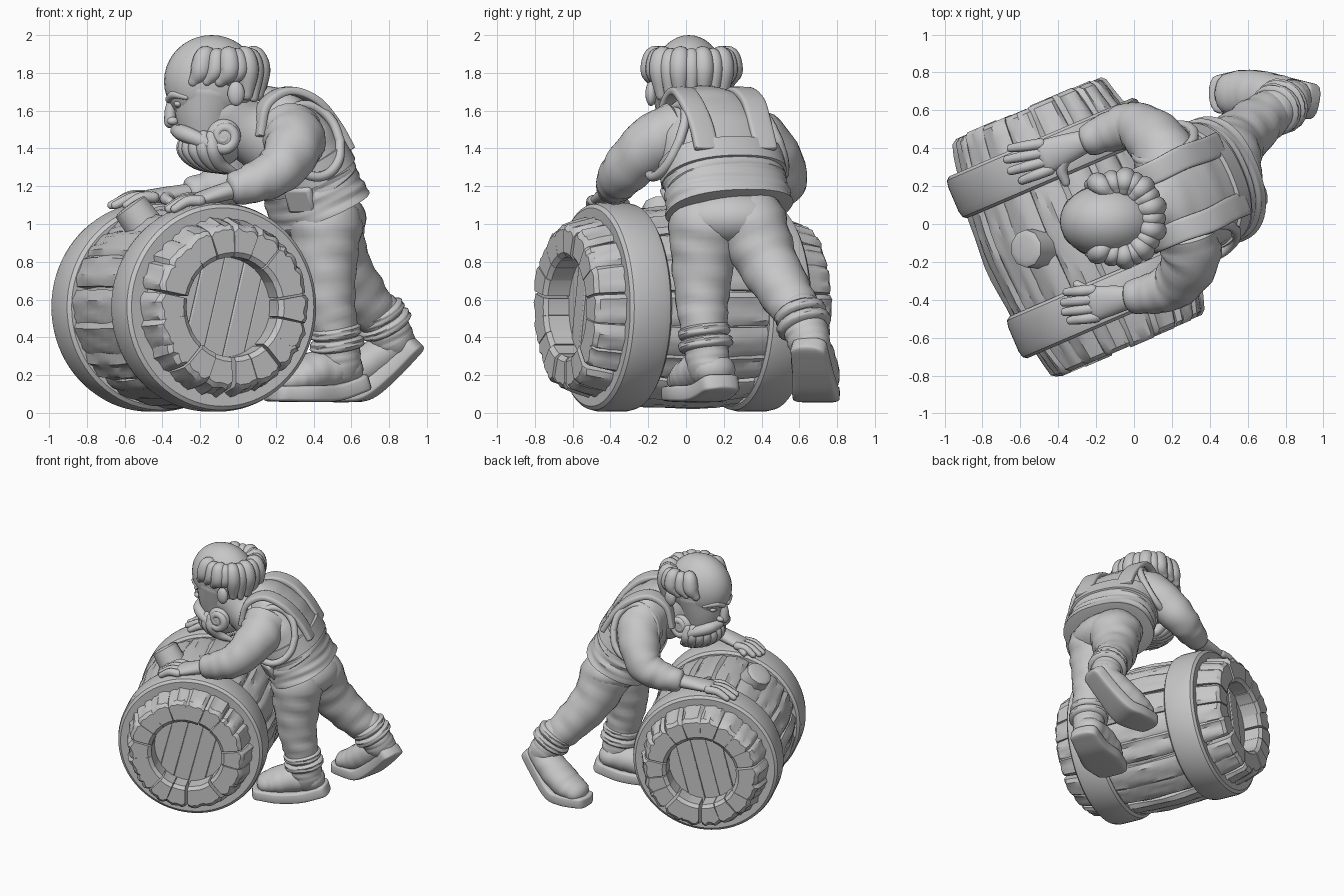
import bpy, bmesh, math, random
from math import sin, cos, pi, radians
from mathutils import Vector, Matrix

random.seed(4)
if "Cube" in bpy.data.objects:
    bpy.data.objects.remove(bpy.data.objects["Cube"])

grey = bpy.data.materials.new("stone_grey")
grey.use_nodes = True
grey.diffuse_color = (0.57, 0.57, 0.57, 1)
grey.node_tree.nodes["Principled BSDF"].inputs["Base Color"].default_value = (0.57, 0.57, 0.57, 1)

# Shared frame of barrel and torso: local y runs along the barrel, local x points to the man's back
FRAME = Matrix.Translation((-0.29, -0.015, 0)) @ Matrix.Rotation(radians(23.2), 4, "Z")
FLAT = Matrix.Identity(4)


def finish(name, bm, mat=FLAT, angle=40):
    bmesh.ops.recalc_face_normals(bm, faces=bm.faces)
    me = bpy.data.meshes.new(name)
    bm.to_mesh(me)
    bm.free()
    me.shade_smooth()
    me.set_sharp_from_angle(angle=radians(angle))
    me.materials.append(grey)
    ob = bpy.data.objects.new(name, me)
    ob.matrix_world = mat
    bpy.context.collection.objects.link(ob)
    return ob


def bevel(ob, width):
    m = ob.modifiers.new("soft_edges", "BEVEL")
    m.width, m.segments, m.limit_method = width, 2, "ANGLE"


def skin(bm, rings, caps=True):
    n = len(rings[0])
    for r0, r1 in zip(rings, rings[1:]):
        for i in range(n):
            bm.faces.new((r0[i], r0[(i + 1) % n], r1[(i + 1) % n], r1[i]))
    if caps:
        bm.faces.new(rings[0])
        bm.faces.new(rings[-1])


def spline(pts, sub):
    vs = [Vector(p) for p in pts]
    vs = [2 * vs[0] - vs[1]] + vs + [2 * vs[-1] - vs[-2]]
    out = []
    for a, b, c, d in zip(vs, vs[1:], vs[2:], vs[3:]):
        for k in range(sub):
            t = k / sub
            out.append(0.5 * (2 * b + (c - a) * t + (2 * a - 5 * b + 4 * c - d) * t * t + (3 * b - a - 3 * c + d) * t ** 3))
    return out + [vs[-2]]


def loft(name, pts, side=(0, 1, 0), n=20, power=2, cap=None, wrinkle=0, mat=FLAT, sub=6):
    """Sweep a rounded section along points (x, y, z, half height, half width)."""
    st = spline(pts, sub)
    pos = [Vector(s[:3]) for s in st]
    tan = [(pos[min(i + 1, len(pos) - 1)] - pos[max(i - 1, 0)]).normalized() for i in range(len(pos))]
    rows = [(p, t, abs(s[3]) * (1 + wrinkle * sin(i * 1.7)), abs(s[4]) * (1 + wrinkle * sin(i * 1.7 + 1)))
            for i, (p, t, s) in enumerate(zip(pos, tan, st))]

    def dome(row, sign):
        p, t, a, b = row
        reach = a if cap is None else cap
        flat = 0.25 if power > 3 else 1
        return [(p + t * sign * reach * sin(g), t, a * cos(g) ** flat, b * cos(g)) for g in (0.45, 0.85, 1.2, 1.45)]

    rows = dome(rows[0], -1)[::-1] + rows + dome(rows[-1], 1)
    bm, rings = bmesh.new(), []
    for k, (p, t, a, b) in enumerate(rows):
        s = Vector(side)
        s = (s - t * s.dot(t)).normalized()
        up = t.cross(s)
        ring = []
        for i in range(n):
            g = 2 * pi * i / n
            c, d = cos(g), sin(g)
            w = 1 + wrinkle * sin(k * 1.1 + 3 * g)
            ring.append(bm.verts.new(p + s * b * w * math.copysign(abs(c) ** (2 / power), c)
                                     + up * a * w * math.copysign(abs(d) ** (2 / power), d)))
        rings.append(ring)
    skin(bm, rings)
    return finish(name, bm, mat)


def tube(name, pts, radii, **kw):
    return loft(name, [(*p, r, r) for p, r in zip(pts, radii)], **kw)


def ball(name, at, size):
    bm = bmesh.new()
    bmesh.ops.create_uvsphere(bm, u_segments=32, v_segments=20, radius=1)
    return finish(name, bm, Matrix.Translation(at) @ Matrix.Diagonal((*size, 1)))


def lathe(name, profile, mat, n=64):
    """Turn a closed (radius, along) profile round the local y axis."""
    bm = bmesh.new()
    cols = [[bm.verts.new((r * cos(g), y, r * sin(g))) for r, y in profile] for g in (2 * pi * i / n for i in range(n))]
    skin(bm, cols + [cols[0]], caps=False)
    return finish(name, bm, mat)


def box(name, size, mat, soft):
    bm = bmesh.new()
    bmesh.ops.create_cube(bm, size=1, matrix=Matrix.Diagonal((*size, 1)))
    bevel(finish(name, bm, mat, 30), soft)


# Barrel
BARREL = FRAME @ Matrix.Translation((0, 0, 0.56))
STAVES, HALF, HOLE = 18, 0.685, 0.265


def bulge(y):
    return 0.535 - 0.22 * y * y


for i in range(STAVES):
    bm, rings = bmesh.new(), []
    mid, wide = 2 * pi * (i + random.uniform(-0.12, 0.12)) / STAVES, pi / STAVES * 1.0
    grain = [random.uniform(-0.009, 0.006) for _ in range(7)]
    grain[0] = grain[-1] = -0.016
    ends = [random.uniform(-0.008, 0.006) for _ in range(2)]
    rows = [-HALF, -0.665, -0.6, -0.53, -0.51] + [-0.48 + k * 0.08 for k in range(13)] + [0.51, 0.53, 0.6, 0.665, HALF]
    for k, y in enumerate(rows):
        yy = y + (ends[0] if k < 4 else ends[1] if k > len(rows) - 5 else 0)
        inner = HOLE + (0.025 if abs(y) == HALF else 0) if abs(y) > 0.52 else 0.42
        cut = 0.02 if abs(y) == HALF else 0
        ring = []
        for j, h in enumerate(grain):
            g = mid + wide * (j / 3 - 1)
            r = bulge(y) + h + 0.004 * sin(k * 1.3 + j * 2 + i) - cut
            ring.append(bm.verts.new((r * cos(g), yy, r * sin(g))))
        for s in (0.95, 0, -0.95):
            g = mid + wide * s
            ring.append(bm.verts.new((inner * cos(g), yy, inner * sin(g))))
        rings.append(ring)
    skin(bm, rings)
    finish("stave", bm, BARREL, 35)

lathe("barrel_core", [(0.01, -0.53), (0.39, -0.53), (0.5, 0), (0.39, 0.53), (0.01, 0.53)], BARREL)
for y in (0.395, -0.41):
    lathe("hoop", [(0.44, y - 0.115), (0.525, y - 0.12), (0.545, y - 0.105), (0.553, y - 0.07), (0.553, y + 0.07),
                   (0.545, y + 0.105), (0.525, y + 0.12), (0.44, y + 0.115)], BARREL, 80)
for end in (-1, 1):
    tilt = Matrix.Rotation(radians(14), 4, "Y")
    for k in range(-2, 3):
        length = 2 * math.sqrt(0.33 ** 2 - (0.115 * k) ** 2)
        box("lid_plank", (0.115, 0.03, length), BARREL @ tilt @ Matrix.Translation((0.115 * k, end * (0.53 + 0.006 * (k % 2)), 0)), 0.006)
tube("bung", [(-0.49, -0.13, 0.98), (-0.57, -0.13, 1.09)], (0.107, 0.1), n=10, cap=0.015)

# Torso: vest, belt, skirt of the tunic
MID = -0.06
loft("vest", [(0.72, MID, 1.2, 0.235, 0.33), (0.66, MID, 1.29, 0.235, 0.33), (0.57, MID, 1.45, 0.215, 0.32),
              (0.48, MID, 1.57, 0.165, 0.25), (0.4, MID, 1.63, 0.12, 0.14)], n=36, power=2.3, wrinkle=0.008, mat=FRAME, cap=0.06)
loft("belt", [(0.69, MID, 1.245, 0.25, 0.342), (0.635, MID, 1.345, 0.248, 0.338)], n=48, power=2.3, cap=0.015, mat=FRAME)
loft("tunic_skirt", [(0.69, MID, 1.24, 0.235, 0.33), (0.725, MID, 1.16, 0.24, 0.335), (0.765, MID, 1.075, 0.253, 0.345)],
     n=48, power=2.3, cap=0.01, wrinkle=0.012, mat=FRAME)
box("buckle_plate", (0.05, 0.16, 0.15), FRAME @ Matrix.Translation((0.55, -0.29, 1.13)) @ Matrix.Rotation(0.7, 4, "Z")
    @ Matrix.Rotation(-0.5, 4, "Y"), 0.02)
for s in (-1, 1):
    y = MID + s * 0.17
    loft("shoulder_strap", [(0.85, y, 1.4, 0.022, 0.065), (0.77, y, 1.53, 0.022, 0.065), (0.65, y + s * 0.01, 1.655, 0.022, 0.065),
                            (0.5, y, 1.705, 0.022, 0.062), (0.37, y, 1.63, 0.022, 0.06), (0.33, y, 1.47, 0.022, 0.06)],
         power=5, cap=0.01, mat=FRAME)
    # Padded armhole edge of the vest
    ring = [(0.59 + 0.165 * cos(g), MID + s * (0.285 - 0.08 * sin(g)), 1.44 + 0.19 * sin(g), 0.026, 0.026)
            for g in (2 * pi * k / 12 for k in range(13))]
    loft("armhole_edge", ring, side=(0.3, 1, 0.2), n=10, sub=4, mat=FRAME)


# Arms and hands
def arm(name, pts, radii, fingers, thumb, palm):
    tube(name + "_sleeve", pts, radii, n=24, wrinkle=0.02, cap=0.03)
    w = Vector(pts[-1])
    across = (Vector(fingers[-1]) - Vector(fingers[0])).normalized()
    p = Vector(palm)
    loft(name + "_palm", [(*w, 0.05, 0.06), (*(w.lerp(p, 0.55)), 0.044, 0.08), (*p, 0.036, 0.092)], side=across)
    for k, tip in enumerate(fingers):
        root = p + across * 0.048 * (k - 1.5)
        knuckle = root.lerp(Vector(tip), 0.5) + Vector((0, 0, 0.018))
        tube(name + "_finger", [root, knuckle, tip], (0.03, 0.028, 0.022), side=across, n=12)
    t = Vector(thumb)
    tube(name + "_thumb", [w.lerp(p, 0.35), w.lerp(p, 0.7).lerp(t, 0.5), t], (0.035, 0.032, 0.023), side=(0, 0, 1), n=12)


arm("left", [(0.28, -0.04, 1.48), (0.3, -0.18, 1.42), (0.22, -0.315, 1.29), (0.1, -0.365, 1.225), (-0.02, -0.385, 1.185)],
    (0.17, 0.155, 0.13, 0.11, 0.088),
    [(-0.355, -0.36, 1.095), (-0.37, -0.415, 1.085), (-0.365, -0.465, 1.08), (-0.335, -0.51, 1.08)], (-0.3, -0.32, 1.11), (-0.21, -0.42, 1.13))
arm("right", [(0.2, 0.28, 1.48), (0.13, 0.42, 1.4), (0.01, 0.515, 1.25), (-0.12, 0.49, 1.19), (-0.25, 0.44, 1.165)],
    (0.18, 0.16, 0.13, 0.108, 0.083),
    [(-0.65, 0.4, 1.11), (-0.67, 0.34, 1.1), (-0.65, 0.28, 1.1), (-0.59, 0.23, 1.1)], (-0.36, 0.22, 1.12), (-0.47, 0.355, 1.145))

# Trousers
ball("trouser_seat", (0.45, 0.225, 1.03), (0.23, 0.31, 0.16))
LAT = (0.4, -0.9, 0)
tube("left_trouser_leg", [(0.465, 0.1, 0.99), (0.465, 0.09, 0.8), (0.48, 0.085, 0.6), (0.51, 0.095, 0.45)],
     (0.195, 0.168, 0.142, 0.125), wrinkle=0.02, side=LAT, n=24)
tube("right_trouser_leg", [(0.475, 0.345, 0.99), (0.535, 0.43, 0.8), (0.645, 0.53, 0.63), (0.74, 0.605, 0.51)],
     (0.195, 0.162, 0.14, 0.12), wrinkle=0.02, side=LAT, n=24)


# Boots: two rolls at the top, shaft, foot and a flat sole
def boot(name, top, ankle, lat, foot, sole):
    a, b = Vector(top), Vector(ankle)
    d = (b - a).normalized()
    for k, r in enumerate((0.138, 0.145)):
        c = a + d * 0.065 * k
        tube(name + "_boot_roll", [c - d * 0.015, c + d * 0.02], (r, r), side=lat, cap=0.025, wrinkle=0.015)
    tube(name + "_boot_shaft", [a, a.lerp(b, 0.6), b], (0.12, 0.118, 0.115), side=lat, wrinkle=0.015)
    loft(name + "_boot_foot", foot, side=lat, wrinkle=0.012, n=24)
    loft(name + "_boot_sole", sole, side=lat, power=6, cap=0.045, n=32)


boot("left", (0.515, 0.095, 0.43), (0.54, 0.12, 0.25), LAT,
     [(0.57, 0.15, 0.23, 0.09, 0.115), (0.45, 0.1, 0.225, 0.11, 0.13), (0.34, 0.05, 0.195, 0.1, 0.14), (0.26, 0.01, 0.17, 0.08, 0.12)],
     [(0.64, 0.185, 0.155, 0.045, 0.105), (0.5, 0.12, 0.108, 0.045, 0.122), (0.35, 0.05, 0.102, 0.045, 0.15), (0.2, -0.015, 0.102, 0.042, 0.125)])
boot("right", (0.75, 0.605, 0.525), (0.82, 0.65, 0.39), (0.2, 0.95, 0),
     [(0.85, 0.655, 0.375, 0.09, 0.105), (0.73, 0.675, 0.285, 0.105, 0.12), (0.6, 0.69, 0.2, 0.1, 0.125), (0.5, 0.69, 0.16, 0.075, 0.11)],
     [(0.925, 0.65, 0.345, 0.045, 0.095), (0.805, 0.67, 0.22, 0.045, 0.105), (0.68, 0.685, 0.117, 0.045, 0.122),
      (0.57, 0.69, 0.101, 0.045, 0.123), (0.44, 0.685, 0.101, 0.042, 0.1)])

# Head
CY = 0.015
ball("skull", (-0.14, CY, 1.755), (0.252, 0.195, 0.245))
tube("face", [(-0.15, CY, 1.7), (-0.165, CY, 1.58), (-0.16, CY, 1.47)], (0.195, 0.17, 0.145))
tube("neck", [(-0.08, CY, 1.6), (0.02, CY + 0.02, 1.52), (0.14, 0.06, 1.46)], (0.16, 0.16, 0.19))
loft("nose", [(-0.345, CY, 1.66, 0.025, 0.025), (-0.358, CY, 1.6, 0.03, 0.034), (-0.358, CY, 1.54, 0.033, 0.042)])
ball("beard_mass", (-0.13, CY, 1.42), (0.155, 0.165, 0.125))
for k in range(-5, 6):
    g = k * 0.3
    c, s = cos(g), sin(g)
    tube("beard_lock", [(-0.13 - 0.14 * c, CY + 0.16 * s, 1.46), (-0.12 - 0.165 * c, CY + 0.165 * s, 1.39),
                        (-0.09 - 0.12 * c, CY + 0.12 * s, 1.32), (-0.02 - 0.06 * c, CY + 0.07 * s, 1.28)],
         (0.035, 0.042, 0.036, 0.018), n=10)
for s in (-1, 1):
    ball("nostril", (-0.345, CY + s * 0.035, 1.545), (0.03, 0.025, 0.022))
    ball("eye", (-0.318, CY + s * 0.085, 1.635), (0.022, 0.032, 0.018))
    tube("eyebrow", [(-0.365, CY + s * 0.03, 1.66), (-0.34, CY + s * 0.09, 1.685), (-0.275, CY + s * 0.145, 1.67)], (0.02, 0.022, 0.013), n=10)
    ball("ear", (-0.01, CY + s * 0.2, 1.69), (0.045, 0.03, 0.065))
    # Moustache sweeping into a curl on the cheek
    ball("cheek_whisker", (-0.075, CY + s * 0.15, 1.465), (0.09, 0.045, 0.09))
    sweep = [(-0.325, CY + s * 0.02, 1.495), (-0.29, CY + s * 0.1, 1.48), (-0.215, CY + s * 0.15, 1.45)]
    curl = [(-0.075 - 0.07 * f * sin(g), CY + s * (0.165 + 0.015 * (1 - f)), 1.465 - 0.07 * f * cos(g))
            for g, f in ((-k * 0.8 + 0.6, 1 - k / 13) for k in range(11))]
    tube("moustache", sweep + curl, [0.034, 0.044, 0.04] + [0.034 - 0.0015 * k for k in range(11)], side=(0, 1, 0.1), n=12)

# Fringe of hair locks round the back of the head, front locks swept forward
for k in range(-7, 8):
    g = k * 0.3
    c, s = cos(g), sin(g)
    rx = 0.185 if c > 0 else 0.27
    low, sweep = (1.67 + 0.015 * (k % 2), 0) if abs(k) < 4 else (1.755, -0.045)
    fat = 1.2 if k % 2 else 0.95
    tube("hair_lock", [(-0.06 + rx * 0.55 * c, 0.03 + 0.155 * s, 1.885), (-0.06 + rx * 0.85 * c, 0.03 + 0.2 * s, 1.89),
                       (-0.06 + rx * c, 0.03 + 0.215 * s, 1.81), (-0.06 + rx * 0.94 * c + sweep, 0.03 + 0.205 * s, low)],
         [r * fat for r in (0.03, 0.043, 0.047, 0.026)], side=(-s, c, 0), n=12)
